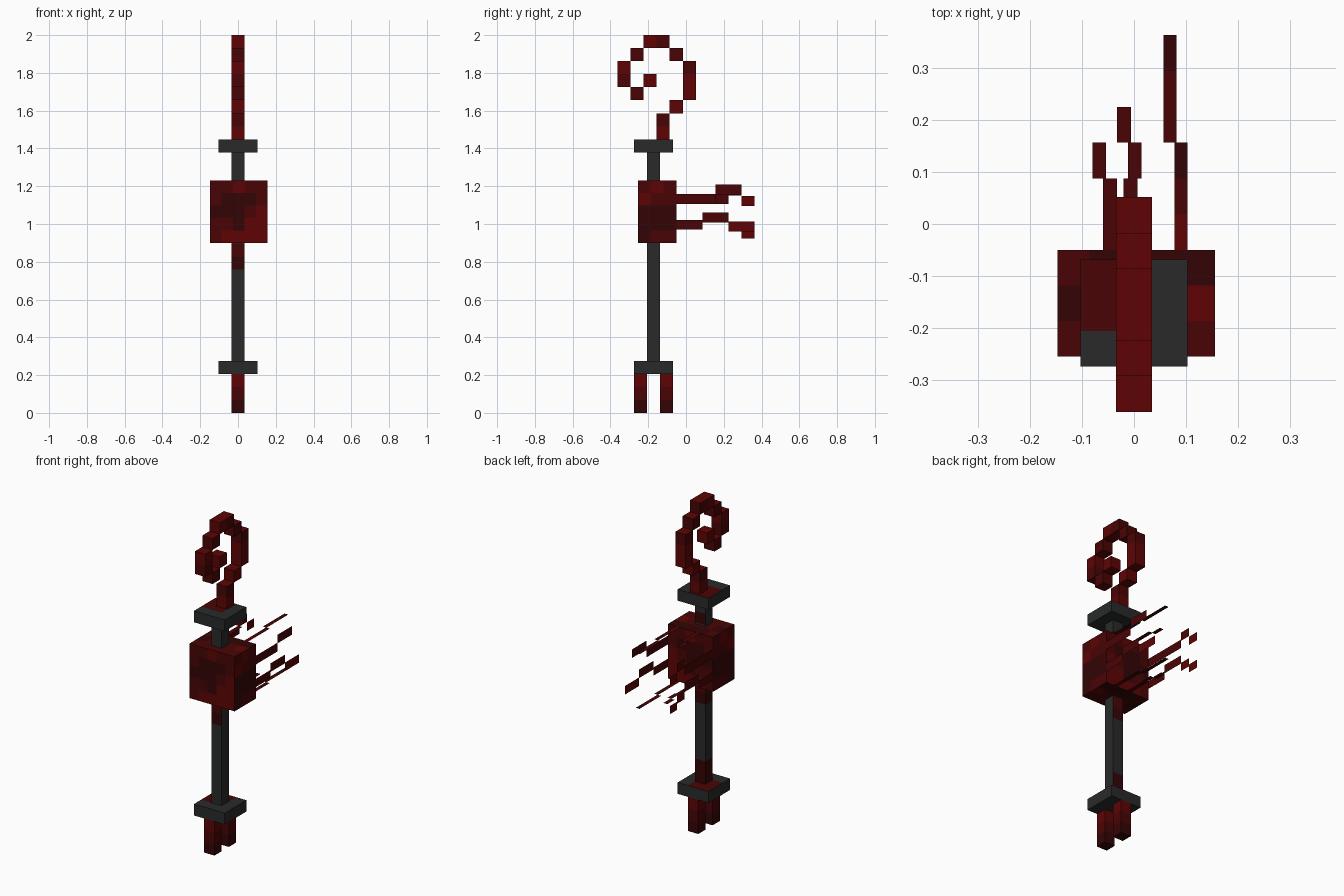
import bpy, bmesh
from mathutils import Vector

cube = bpy.data.objects.get("Cube")
if cube:
    bpy.data.objects.remove(cube, do_unlink=True)

U = 2 / 29            # one voxel
H = U / 2
Y0 = -0.275           # front edge of the staff's voxel grid


def material(name, rgb):
    m = bpy.data.materials.new(name)
    m.use_nodes = True
    m.diffuse_color = (*rgb, 1)
    bsdf = m.node_tree.nodes["Principled BSDF"]
    bsdf.inputs["Base Color"].default_value = (*rgb, 1)
    bsdf.inputs["Roughness"].default_value = 0.9
    return m


MATS = [material("bright_maroon", (0.112, 0.0012, 0.0015)),
        material("mid_maroon", (0.066, 0.0012, 0.0015)),
        material("dark_maroon", (0.034, 0.0013, 0.0014)),
        material("charcoal", (0.0222, 0.0228, 0.0230))]
BRIGHT, MID, DARK, GREY = range(4)
KEY = {"b": BRIGHT, "m": MID, "d": DARK}


def finish(name, bm):
    bmesh.ops.remove_doubles(bm, verts=bm.verts, dist=1e-5)
    mesh = bpy.data.meshes.new(name)
    bm.to_mesh(mesh)
    bm.free()
    for m in MATS:
        mesh.materials.append(m)
    ob = bpy.data.objects.new(name, mesh)
    bpy.context.collection.objects.link(ob)


def quad(bm, corners, mat):
    f = bm.faces.new([bm.verts.new(c) for c in corners])
    f.material_index = mat


def add_box(bm, lo, hi, div, rule):
    """Box split into cells; rule(axis, sign, cell) picks each cell's colour."""
    lo, hi = Vector(lo), Vector(hi)
    step = [(hi[a] - lo[a]) / div[a] for a in range(3)]
    for axis in range(3):
        p, q = (axis + 1) % 3, (axis + 2) % 3
        for sign in (-1, 1):
            for i in range(div[p]):
                for j in range(div[q]):
                    cell = [0, 0, 0]
                    cell[axis] = div[axis] - 1 if sign > 0 else 0
                    cell[p], cell[q] = i, j
                    corners = []
                    for di, dj in ((0, 0), (1, 0), (1, 1), (0, 1)):
                        v = lo.copy()
                        v[axis] = hi[axis] if sign > 0 else lo[axis]
                        v[p] += (i + di) * step[p]
                        v[q] += (j + dj) * step[q]
                        corners.append(v)
                    if sign < 0:
                        corners.reverse()
                    quad(bm, corners, rule(axis, sign, cell))


def box(name, lo, hi, div, rule):
    bm = bmesh.new()
    add_box(bm, lo, hi, div, rule)
    finish(name, bm)


# Two prongs at the foot, darkening towards the tips
for name, col in (("front_prong", 0), ("back_prong", 2)):
    box(name, (-H, Y0 + col * U, 0), (H, Y0 + (col + 1) * U, 3 * U), (1, 1, 3),
        lambda a, s, c: (DARK, MID, BRIGHT)[c[2]])


# Collars, stained on the back right of the upper face
def collar_rule(axis, sign, cell):
    stained = axis == 2 and sign > 0 and cell[0] < 2 and cell[1] > 0
    return MID if stained else GREY


for name, row in (("lower_collar", 3), ("upper_collar", 20)):
    box(name, (-3 * H, Y0, row * U), (3 * H, Y0 + 3 * U, (row + 1) * U),
        (3, 3, 1), collar_rule)


# Shaft, stained under the heart and above the lower collar
def shaft_rule(axis, sign, cell):
    k = cell[2]
    front, back, right = [(axis, sign) == d for d in ((1, -1), (1, 1), (0, -1))]
    if k in (7, 8) and (front or back or right):
        return DARK if k == 7 else MID
    if k < 2 and (back or right):
        return DARK
    if k == 14 and back:
        return DARK
    return GREY


box("shaft", (-H, Y0 + U, 4 * U), (H, Y0 + 2 * U, 20 * U), (1, 1, 16), shaft_rule)

# Mottled heart block; rows run from top to bottom
WIDE = ("mmbmm", "mdddm", "dddmb", "mmdbb", "mbbbb")
SIDE = ("mbm", "bmm", "ddd", "ddd", "dmm")
TOP = ("mdddd", "dmmmb", "mmmmm")


def heart_rule(axis, sign, cell):
    x, y, z = cell
    if axis == 2:
        return KEY[TOP[2 - y][x]]
    row = (SIDE if axis == 0 else WIDE)[4 - z]
    return KEY[row[y if axis == 0 else x]]


X_LO, X_HI, Z_LO, Z_HI, BACK = -0.147, 0.156, 0.90, 1.231, -0.05
box("heart_block", (X_LO, -0.255, Z_LO), (X_HI, BACK, Z_HI), (5, 3, 5), heart_rule)

# Spiral crook: (column, row, width, height) in voxels
CROOK = [(3, 21, 1, 2), (4, 23, 1, 1), (5, 24, 1, 3), (4, 27, 1, 1), (2, 28, 2, 1),
         (1, 27, 1, 1), (0, 25, 1, 2), (1, 24, 1, 1), (2, 25, 1, 1)]
bm = bmesh.new()
for col, row, w, h in CROOK:
    y = -0.362 + col * U
    add_box(bm, (-H, y, row * U), (H, y + w * U, (row + h) * U), (1, w, h),
            lambda a, s, c: MID if a != 2 and (col + row + c[1] + c[2]) % 3 == 1
            else BRIGHT)
finish("spiral_crook", bm)


# Flat tendrils trailing from the back edges of the heart block
def tendrils(name, axis, level, pieces):
    """pieces: (first cell along y, low edge, high edge, colour of each cell)."""
    bm = bmesh.new()
    for first, low, high, colours in pieces:
        for c, key in enumerate(colours, first):
            ya, yb = BACK + c * U, BACK + (c + 1) * U
            pts = [(ya, low), (yb, low), (yb, high), (ya, high)]
            corners = [(level, y, t) if axis == 0 else (t, y, level) for y, t in pts]
            quad(bm, corners, KEY[key])
    finish(name, bm)


LONG = [(0, 0.078, 0.103, "bmd"), (3, 0.057, 0.082, "mmd")]
tendrils("top_tendrils", 2, Z_HI,
         LONG + [(0, -0.060, -0.033, "mm"), (2, -0.080, -0.054, "m")])
tendrils("bottom_tendrils", 2, Z_LO,
         LONG + [(0, -0.020, 0.007, "mm"), (2, -0.012, 0.014, "m"),
                 (3, -0.033, -0.006, "m")])
LOWER = [(0, 0.970, 1.020, "mm"), (2, 1.008, 1.060, "mm")]
tendrils("left_tendrils", 0, X_HI,
         LOWER + [(4, 0.960, 1.012, "bb"), (0, 1.107, 1.160, "mmm"),
                  (3, 1.156, 1.208, "mm")])
tendrils("right_tendrils", 0, X_LO,
         LOWER + [(4, 0.960, 1.012, "b"), (5, 0.922, 0.972, "b"),
                  (0, 1.107, 1.160, "mmmm"), (4, 1.152, 1.204, "m"),
                  (5, 1.096, 1.148, "b")])
